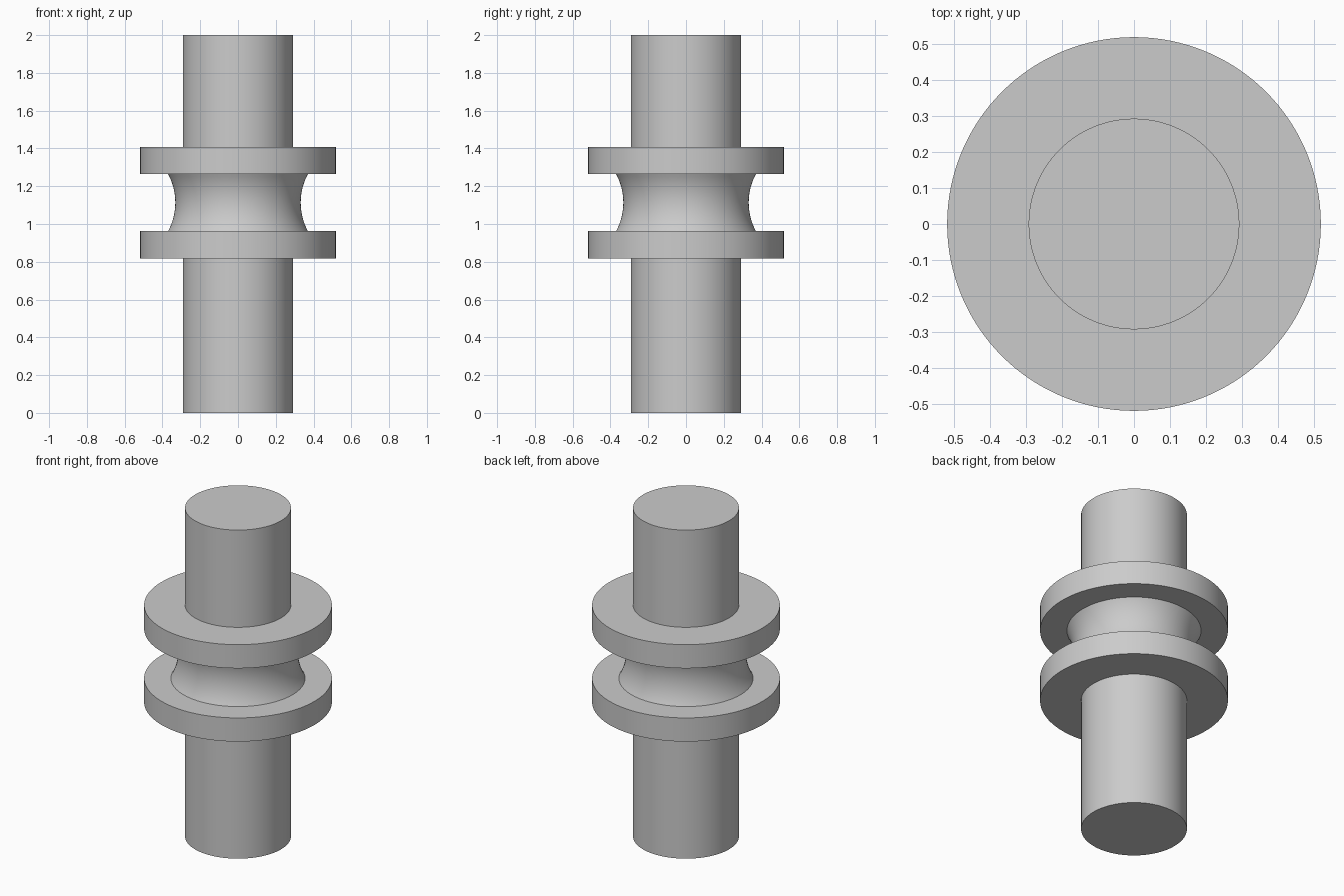
import bpy, bmesh, math
from mathutils import Matrix, Vector

if "Cube" in bpy.data.objects:
    bpy.data.objects.remove(bpy.data.objects["Cube"], do_unlink=True)

SEGMENTS = 128
HEIGHT = 2.0
SHAFT_R, FLANGE_R = 0.292, 0.518
GROOVE_MID, GROOVE_HALF = 1.113, 0.151
GROOVE_EDGE_R, GROOVE_WAIST_R = 0.37, 0.332
FLANGE_THICK = 0.144

# Plain grey material
grey = bpy.data.materials.new("plain grey")
grey.use_nodes = True
colour = (0.6, 0.6, 0.6, 1.0)
grey.diffuse_color = colour
grey.node_tree.nodes["Principled BSDF"].inputs["Base Color"].default_value = colour


def groove(steps=20):
    """Concave arc between the flanges, as (radius, height) points."""
    sag = GROOVE_EDGE_R - GROOVE_WAIST_R
    arc_r = (GROOVE_HALF ** 2 + sag ** 2) / (2 * sag)
    sweep = math.asin(GROOVE_HALF / arc_r)
    points = []
    for i in range(steps + 1):
        a = sweep * (2 * i / steps - 1)
        points.append((GROOVE_WAIST_R + arc_r * (1 - math.cos(a)),
                       GROOVE_MID + arc_r * math.sin(a)))
    return points


def lathe(name, profile, material):
    """Spin a closed profile of (radius, height) points about z."""
    bm = bmesh.new()
    verts = [bm.verts.new((r, 0, z)) for r, z in profile]
    edges = [bm.edges.new(pair) for pair in zip(verts, verts[1:])]
    bmesh.ops.spin(bm, geom=verts + edges, cent=(0, 0, 0), axis=(0, 0, 1),
                   angle=math.tau, steps=SEGMENTS, use_duplicate=False)
    bmesh.ops.remove_doubles(bm, verts=bm.verts, dist=0.0001)
    bmesh.ops.recalc_face_normals(bm, faces=bm.faces)
    mesh = bpy.data.meshes.new(name)
    bm.to_mesh(mesh)
    bm.free()
    mesh.materials.append(material)
    obj = bpy.data.objects.new(name, mesh)
    bpy.context.collection.objects.link(obj)
    bpy.ops.object.select_all(action="DESELECT")
    obj.select_set(True)
    bpy.context.view_layer.objects.active = obj
    bpy.ops.object.shade_smooth_by_angle(angle=math.radians(30))
    return obj


# Shaft, lower flange, grooved waist, upper flange and shaft as one outline
low_in, high_in = GROOVE_MID - GROOVE_HALF, GROOVE_MID + GROOVE_HALF
low_out, high_out = low_in - FLANGE_THICK, high_in + FLANGE_THICK
profile = [(0, 0), (SHAFT_R, 0), (SHAFT_R, low_out),
           (FLANGE_R, low_out), (FLANGE_R, low_in)]
profile += groove()
profile += [(FLANGE_R, high_in), (FLANGE_R, high_out),
            (SHAFT_R, high_out), (SHAFT_R, HEIGHT), (0, HEIGHT)]
lathe("flanged_shaft", profile, grey)
